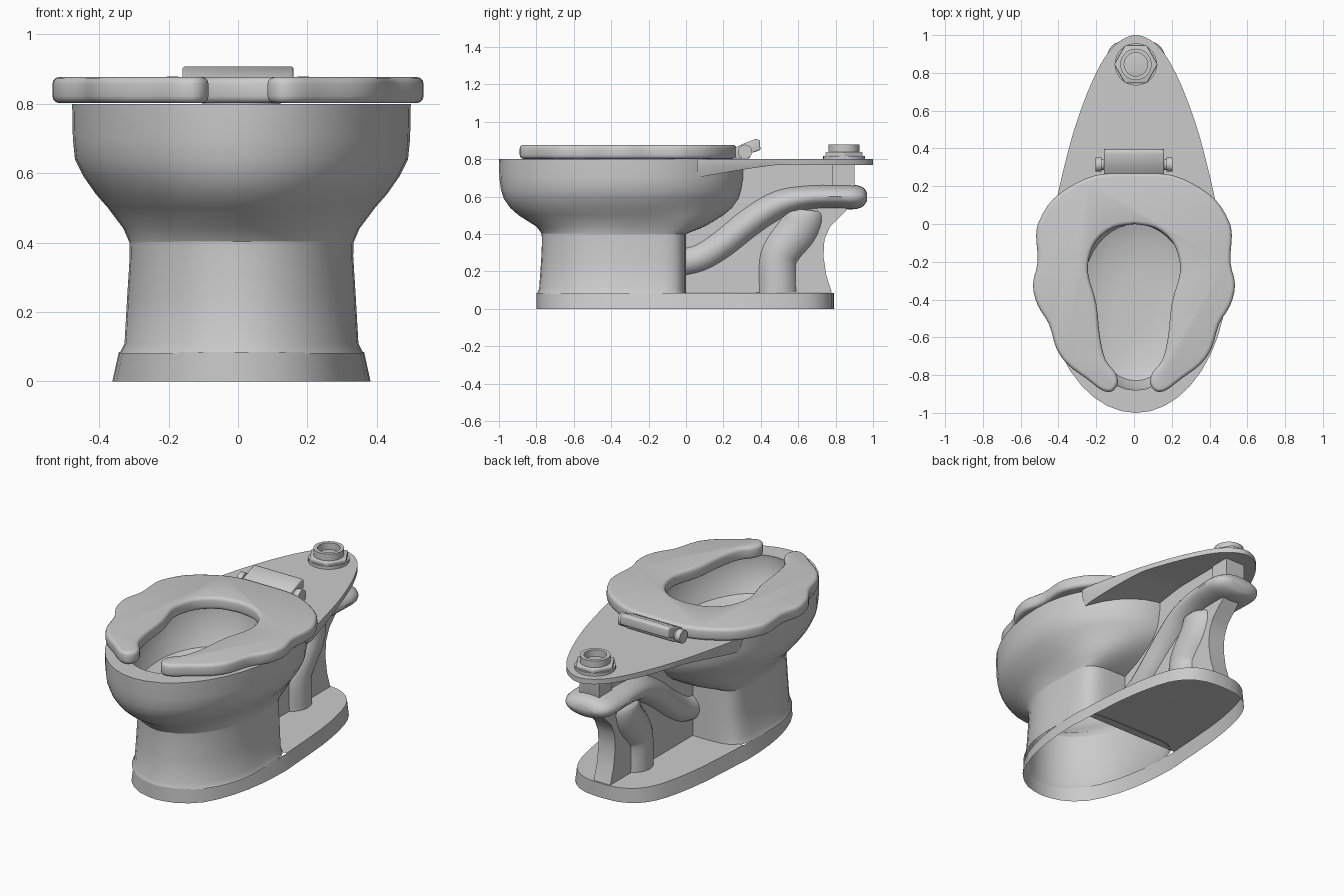
import bpy, bmesh, math
from mathutils import Vector

old = bpy.data.objects.get("Cube")
if old:
    bpy.data.objects.remove(old)

mat = bpy.data.materials.new("grey_porcelain")
mat.use_nodes = True
GREY = (0.6, 0.6, 0.6, 1)
mat.diffuse_color = GREY
mat.node_tree.nodes["Principled BSDF"].inputs["Base Color"].default_value = GREY
CX = 0.01  # the ceramic body sits slightly off centre


def finish(name, bm, x=0.0, bevel=0.0, angle=35, fix=True):
    if fix:
        bmesh.ops.recalc_face_normals(bm, faces=bm.faces)
    mesh = bpy.data.meshes.new(name)
    bm.to_mesh(mesh)
    bm.free()
    mesh.materials.append(mat)
    ob = bpy.data.objects.new(name, mesh)
    ob.location.x = x
    bpy.context.collection.objects.link(ob)
    bpy.ops.object.select_all(action="DESELECT")
    ob.select_set(True)
    bpy.context.view_layer.objects.active = ob
    if bevel:
        mod = ob.modifiers.new("rounded_edges", "BEVEL")
        mod.width, mod.segments, mod.limit_method = bevel, 3, "ANGLE"
        mod.angle_limit = math.radians(40)
        bpy.ops.object.modifier_apply(modifier=mod.name)
    bpy.ops.object.shade_smooth_by_angle(angle=math.radians(angle))
    return ob


def loft(name, rings, cap_start=True, cap_end=True, **kw):
    bm = bmesh.new()
    loops = [[bm.verts.new(p) for p in ring] for ring in rings]
    n = len(loops[0])
    for a, b in zip(loops, loops[1:]):
        for i in range(n):
            j = (i + 1) % n
            bm.faces.new((a[i], a[j], b[j], b[i]))
    if cap_start:
        bm.faces.new(loops[0][::-1])
    if cap_end:
        bm.faces.new(loops[-1])
    return finish(name, bm, **kw)


def smooth(points, steps=4):
    """Catmull-Rom curve through the points."""
    pts = [Vector(p) for p in points]
    pts = [2 * pts[0] - pts[1]] + pts + [2 * pts[-1] - pts[-2]]
    out = []
    for a, b, c, d in zip(pts, pts[1:], pts[2:], pts[3:]):
        for k in range(steps):
            t = k / steps
            out.append(0.5 * (2 * b + (c - a) * t + (2 * a - 5 * b + 4 * c - d) * t * t
                              + (3 * b - a - 3 * c + d) * t ** 3))
    return out + [pts[-2]]


def mirrored(half):
    """Close a half outline whose first and last points lie on x = 0."""
    return list(half) + [Vector((-p[0], p[1])) for p in half[-2:0:-1]]


def egg(z, front, back, width, power=1.0, n=40):
    """Egg-shaped ring; a low power squares off the rear half."""
    yc = front + 0.57 * (back - front)
    ring = []
    for i in range(n):
        a = 2 * math.pi * i / n
        c, s = math.cos(a), math.sin(a)
        p = power if s > 0 else 1.0
        reach = back - yc if s > 0 else yc - front
        ring.append((math.copysign(width * abs(c) ** p, c),
                     yc + math.copysign(reach * abs(s) ** p, s), z))
    return ring


def disc(r, z, n=32, y=0.845):
    return [(r * math.cos(2 * math.pi * i / n), y + r * math.sin(2 * math.pi * i / n), z)
            for i in range(n)]


def tube(name, path, n=24):
    """Oval pipe in the middle plane; each path point is y, z, depth radius, side radius."""
    pts = smooth(path)
    rings = []
    for i, p in enumerate(pts):
        t = pts[min(i + 1, len(pts) - 1)] - pts[max(i - 1, 0)]
        normal = Vector((-t[1], t[0])).normalized()
        ring = []
        for k in range(n):
            a = 2 * math.pi * k / n
            off = normal * p[2] * math.sin(a)
            ring.append((p[3] * math.cos(a), p[0] + off.x, p[1] + off.y))
        rings.append(ring)
    return loft(name, rings, x=CX)


def side_prism(name, profile, half_width, x=0.0, bevel=0.0):
    rings = [[(s * half_width, y, z) for y, z in profile] for s in (-1, 1)]
    return loft(name, rings, x=x, bevel=bevel)


# Bowl: outside wall, flat rim, then down into the broad basin
bowl = [(0.40, -0.77, 0.0, 0.323, 0.35), (0.44, -0.80, 0.10, 0.34, 0.55),
        (0.50, -0.895, 0.20, 0.385, 0.8), (0.54, -0.94, 0.25, 0.42), (0.59, -0.975, 0.285, 0.455),
        (0.64, -0.99, 0.30, 0.48), (0.70, -0.998, 0.31, 0.486), (0.80, -1.0, 0.31, 0.488),
        (0.80, -0.88, 0.05, 0.34), (0.78, -0.885, 0.05, 0.34), (0.66, -0.87, 0.03, 0.32),
        (0.59, -0.83, 0.0, 0.28), (0.56, -0.75, -0.08, 0.21), (0.55, -0.6, -0.25, 0.1)]
loft("bowl", [egg(*r) for r in bowl], cap_start=False, x=CX)

# Hollow pedestal with a squared back
pedestal = [(0.08, -0.797, 0.0, 0.352), (0.11, -0.785, 0.0, 0.337), (0.25, -0.775, 0.0, 0.329),
            (0.36, -0.77, 0.0, 0.322), (0.405, -0.772, 0.0, 0.323)]
loft("pedestal", [egg(*r, power=0.35) for r in pedestal], False, False, x=CX)

# Foot: open-bottomed skirt with a deck behind the pedestal
foot_half = [(0, -0.8), (0.12, -0.775), (0.24, -0.68), (0.32, -0.5), (0.36, -0.3), (0.372, -0.1),
             (0.366, 0.0), (0.345, 0.3), (0.312, 0.5), (0.27, 0.64), (0.205, 0.73),
             (0.11, 0.78), (0, 0.79)]
outline = mirrored(smooth(foot_half, 2))
loft("foot_skirt", [[(p[0] * s, p[1], z) for p in outline] for s, z in ((1, 0), (0.95, 0.085))],
     False, False, x=CX)
bm = bmesh.new()
bm.faces.new([bm.verts.new((p[0] * 0.95, p[1], 0.085)) for p in outline if p[1] > -0.08])
finish("foot_deck", bm, x=CX, fix=False)

# Rear shelf: tapering plate whose underside blends into the bowl
shelf = smooth([(0.06, 0.425), (0.16, 0.413), (0.4, 0.355), (0.55, 0.31), (0.7, 0.255),
                (0.82, 0.2), (0.91, 0.145), (0.965, 0.09), (0.99, 0.045), (1.0, 0.012)])
rings = []
for y, w in shelf:
    t = max(0.0, 1 - y / 0.5)
    low = 0.77 - 0.08 * t ** 1.2
    rings.append([(-w, y, 0.8), (w, y, 0.8), (w, y, 0.77), (w * (1 - 0.06 * t), y, low),
                  (-w * (1 - 0.06 * t), y, low), (-w, y, 0.77)])
loft("rear_shelf", rings, x=CX)

# Middle web and the post under the shelf
web = [(-0.02, 0.086), (0.78, 0.086), (0.75, 0.18), (0.735, 0.28), (0.74, 0.37), (0.77, 0.44),
       (0.86, 0.53), (0.9, 0.6), (0.9, 0.775), (0.1, 0.775), (-0.02, 0.45)]
side_prism("middle_web", web, 0.055, x=CX)
side_prism("shelf_post", [(0.78, 0.6), (0.9, 0.6), (0.9, 0.775), (0.78, 0.775)], 0.065, x=CX)

# Trapway pipes: the arm spreads into a wide rounded end
tube("trapway_arm", [(-0.04, 0.245, 0.085, 0.1), (0.08, 0.275, 0.085, 0.1),
                     (0.2, 0.35, 0.085, 0.11), (0.35, 0.47, 0.085, 0.12),
                     (0.5, 0.56, 0.08, 0.135), (0.65, 0.595, 0.068, 0.15),
                     (0.8, 0.6, 0.065, 0.16), (0.89, 0.598, 0.066, 0.155),
                     (0.945, 0.597, 0.052, 0.125), (0.968, 0.596, 0.02, 0.08)])
tube("trapway_drop", [(0.49, 0.086, 0.112, 0.112), (0.49, 0.25, 0.112, 0.112),
                      (0.525, 0.33, 0.115, 0.115), (0.595, 0.42, 0.12, 0.115),
                      (0.625, 0.5, 0.12, 0.11), (0.63, 0.53, 0.1, 0.09)])

# Seat: open-fronted ring with a wavy outer edge
seat_half = [(0, 0.27), (0.17, 0.265), (0.3, 0.22), (0.43, 0.13), (0.5, 0.02), (0.518, -0.06),
             (0.51, -0.2), (0.535, -0.32), (0.51, -0.43), (0.45, -0.53), (0.41, -0.66),
             (0.35, -0.745), (0.25, -0.82), (0.17, -0.88), (0.115, -0.885), (0.085, -0.84),
             (0.1, -0.785), (0.15, -0.72), (0.18, -0.6), (0.2, -0.42), (0.24, -0.28),
             (0.24, -0.19), (0.2, -0.09), (0.11, -0.02), (0, 0)]
seat = mirrored(smooth(seat_half, 3))
loft("seat", [[(p[0], p[1], z) for p in seat] for z in (0.802, 0.877)], bevel=0.02, angle=50)

# Hinge: raised flap, barrel and end pins
flap = [(0.255, 0.803), (0.26, 0.86), (0.3, 0.88), (0.37, 0.908), (0.395, 0.902),
        (0.398, 0.848), (0.345, 0.832), (0.34, 0.803)]
side_prism("hinge_flap", flap, 0.16, bevel=0.008)


def barrel(name, radius, half, x=0.0):
    pts = [(0.315 + radius * math.cos(a * math.pi / 8), 0.84 + radius * math.sin(a * math.pi / 8))
           for a in range(16)]
    side_prism(name, pts, half, x=x)


barrel("hinge_barrel", 0.03, 0.2)
for side, sx in (("left", 1), ("right", -1)):
    barrel("hinge_pin_" + side, 0.038, 0.017, sx * 0.188)

# Water inlet: washer, hexagonal nut and hollow collar
loft("inlet_washer", [disc(0.112, 0.798), disc(0.112, 0.818)], x=CX)
loft("inlet_nut", [disc(0.115, 0.812, 6), disc(0.115, 0.838, 6)], x=CX, bevel=0.005)
loft("inlet_collar", [disc(0.083, 0.83), disc(0.083, 0.878), disc(0.062, 0.878),
                      disc(0.062, 0.838)], x=CX)
